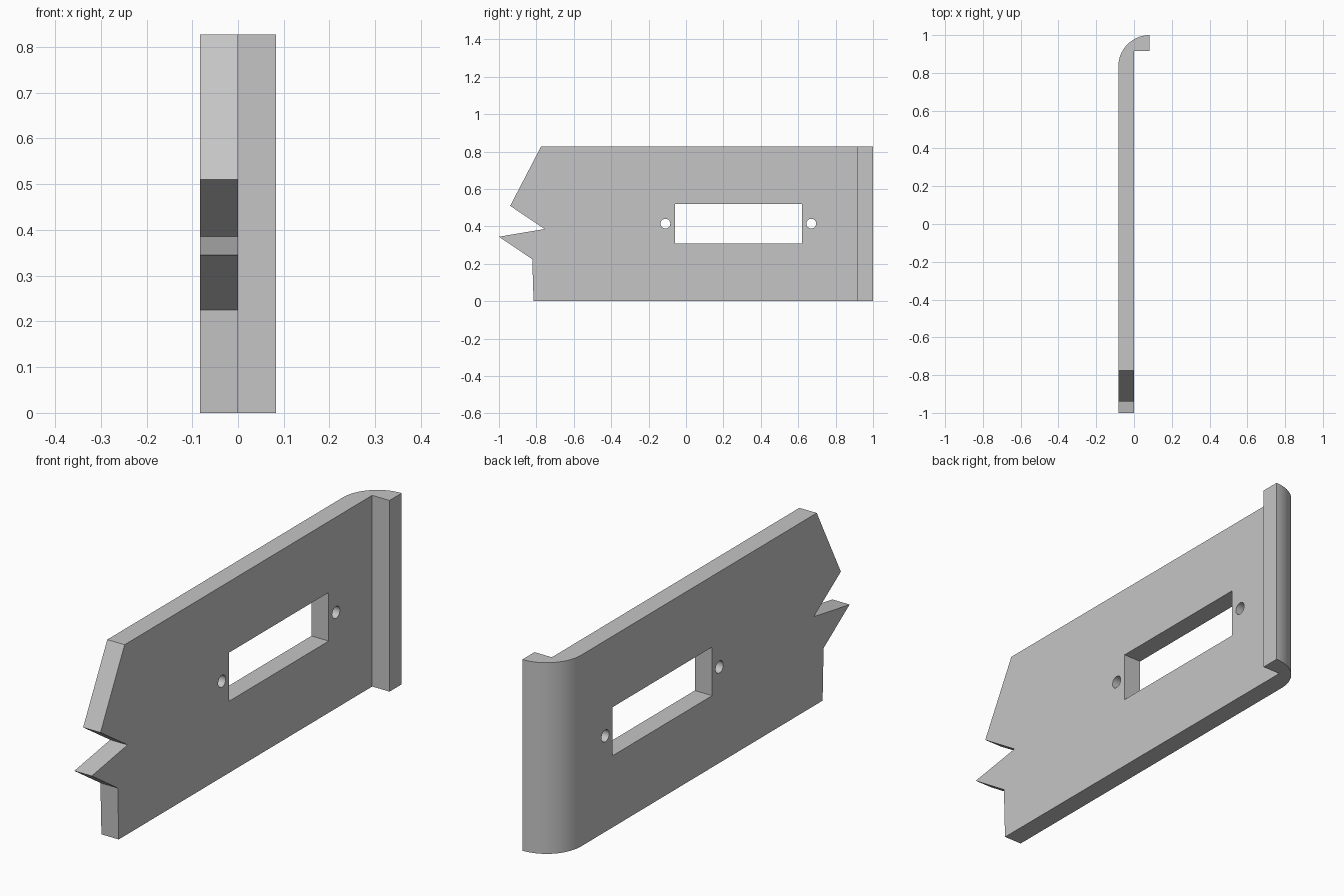
import bpy, bmesh, math
from mathutils import Vector

cube = bpy.data.objects.get("Cube")
if cube:
    bpy.data.objects.remove(cube, do_unlink=True)

# One plain grey for the whole part
grey = bpy.data.materials.new("plain_grey")
grey.use_nodes = True
colour = (0.56, 0.56, 0.56, 1.0)
grey.diffuse_color = colour
grey.node_tree.nodes["Principled BSDF"].inputs["Base Color"].default_value = colour

HEIGHT = 0.827
THICK = 0.083
RADIUS = 2 * THICK


def prism(name, points, axis, low, high):
    """Extrude a flat outline along x (points are y, z) or z (points are x, y)."""
    def place(p, d):
        return Vector((d, *p)) if axis == "x" else Vector((*p, d))
    bm = bmesh.new()
    face = bm.faces.new([bm.verts.new(place(p, low)) for p in points])
    moved = bmesh.ops.extrude_face_region(bm, geom=[face])["geom"]
    offset = place((0, 0), high - low)
    bmesh.ops.translate(bm, vec=offset, verts=[v for v in moved if isinstance(v, bmesh.types.BMVert)])
    bmesh.ops.recalc_face_normals(bm, faces=bm.faces)
    mesh = bpy.data.meshes.new(name)
    bm.to_mesh(mesh)
    bm.free()
    mesh.materials.append(grey)
    obj = bpy.data.objects.new(name, mesh)
    bpy.context.collection.objects.link(obj)
    return obj


def arc(cx, cy, radius, start, end, steps):
    angles = [math.radians(start + (end - start) * i / steps) for i in range(steps + 1)]
    return [(cx + radius * math.cos(a), cy + radius * math.sin(a)) for a in angles]


def combine(target, tool, operation):
    mod = target.modifiers.new(tool.name, "BOOLEAN")
    mod.operation = operation
    mod.solver = "EXACT"
    mod.object = tool
    bpy.context.view_layer.objects.active = target
    bpy.ops.object.modifier_apply(modifier=mod.name)
    bpy.data.objects.remove(tool, do_unlink=True)


# Plate with a rounded bend and short return lip, as seen from above
bend = arc(THICK, 1 - RADIUS, RADIUS, 90, 180, 24)
footprint = [(0, -1.1), (0, 1 - THICK), (THICK, 1 - THICK)] + bend + [(-THICK, -1.1)]
plate = prism("bent_plate", footprint, "z", -0.1, HEIGHT + 0.1)

# Side outline with the jagged front end
outline = [(-0.815, 0), (-0.822, 0.225), (-1, 0.345), (-0.755, 0.386),
           (-0.94, 0.51), (-0.775, HEIGHT), (1.1, HEIGHT), (1.1, 0)]
combine(plate, prism("side_outline", outline, "x", -0.3, 0.3), "INTERSECT")

# Rectangular window and the two screw holes beside it
window = [(-0.06, 0.31), (0.62, 0.31), (0.62, 0.52), (-0.06, 0.52)]
combine(plate, prism("window_cutter", window, "x", -0.3, 0.3), "DIFFERENCE")
for y in (-0.11, 0.67):
    circle = arc(y, 0.415, 0.026, 0, 360, 32)[:-1]
    combine(plate, prism("hole_cutter", circle, "x", -0.3, 0.3), "DIFFERENCE")

# Smooth bend and holes, crisp edges elsewhere
bpy.ops.object.select_all(action="DESELECT")
plate.select_set(True)
bpy.context.view_layer.objects.active = plate
bpy.ops.object.shade_smooth_by_angle(angle=math.radians(25))
